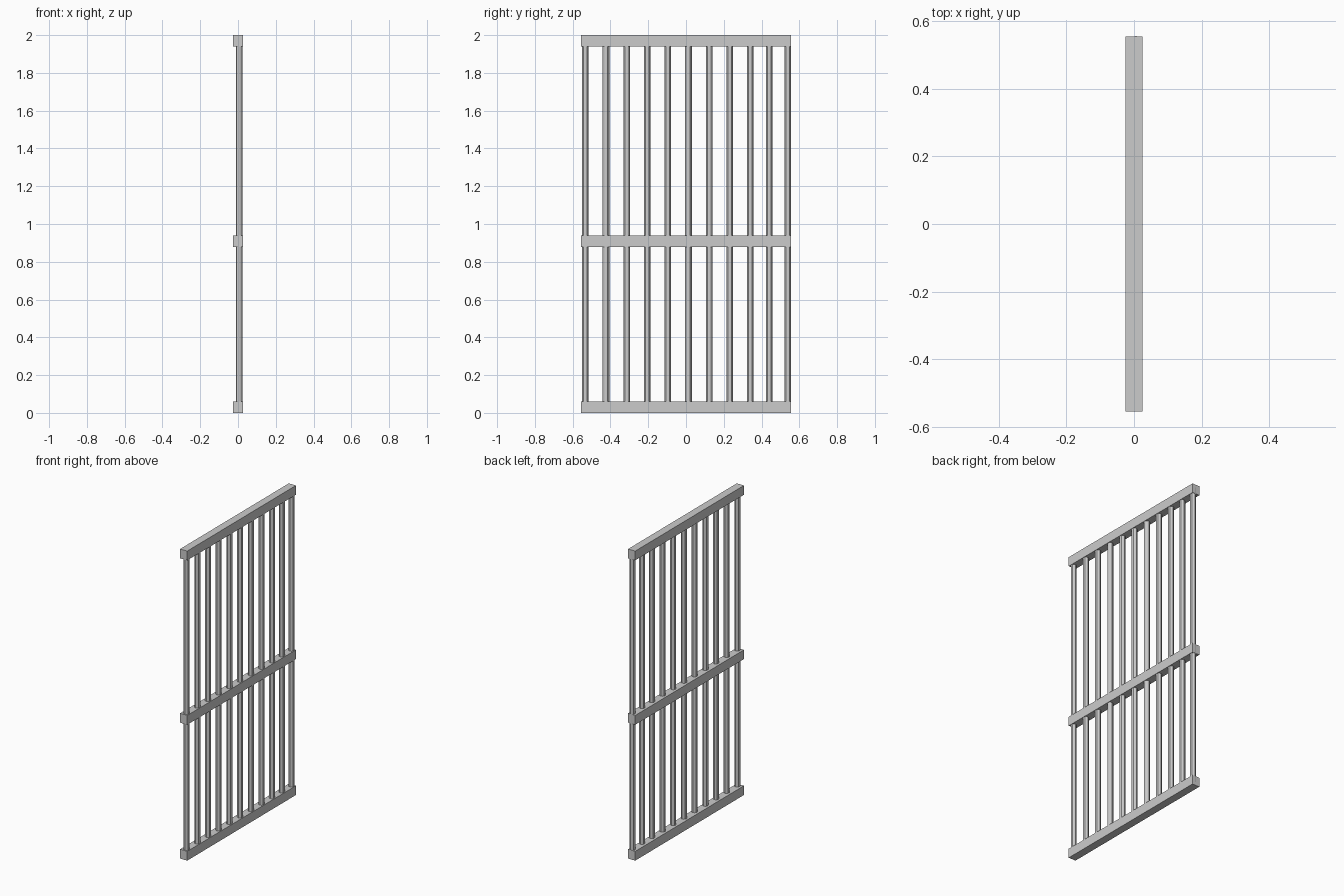
import bpy

if "Cube" in bpy.data.objects:
    bpy.data.objects.remove(bpy.data.objects["Cube"])

RAIL_LENGTH, RAIL_DEPTH, RAIL_HEIGHT = 1.11, 0.051, 0.06
BAR_RADIUS, BAR_X = 0.0175, 0.006


def rail(name, z):
    bpy.ops.mesh.primitive_cube_add(size=1, location=(0, 0, z))
    ob = bpy.context.object
    ob.name = name
    ob.scale = (RAIL_DEPTH, RAIL_LENGTH, RAIL_HEIGHT)
    bpy.ops.object.transform_apply(location=False, rotation=False, scale=True)


def bar(name, y):
    bpy.ops.mesh.primitive_cylinder_add(vertices=12, radius=BAR_RADIUS,
                                        depth=1.96, location=(BAR_X, y, 1.0))
    bpy.context.object.name = name
    bpy.ops.object.shade_smooth_by_angle()


# Three horizontal rails
rail("bottom_rail", 0.03)
rail("middle_rail", 0.908)
rail("top_rail", 1.97)

# Upright bars: nine evenly spaced, the last two slightly closer together
bar_positions = [-0.533 + 0.1092 * i for i in range(9)] + [0.44, 0.538]
for i, y in enumerate(bar_positions):
    bar(f"upright_bar_{i + 1}", y)
